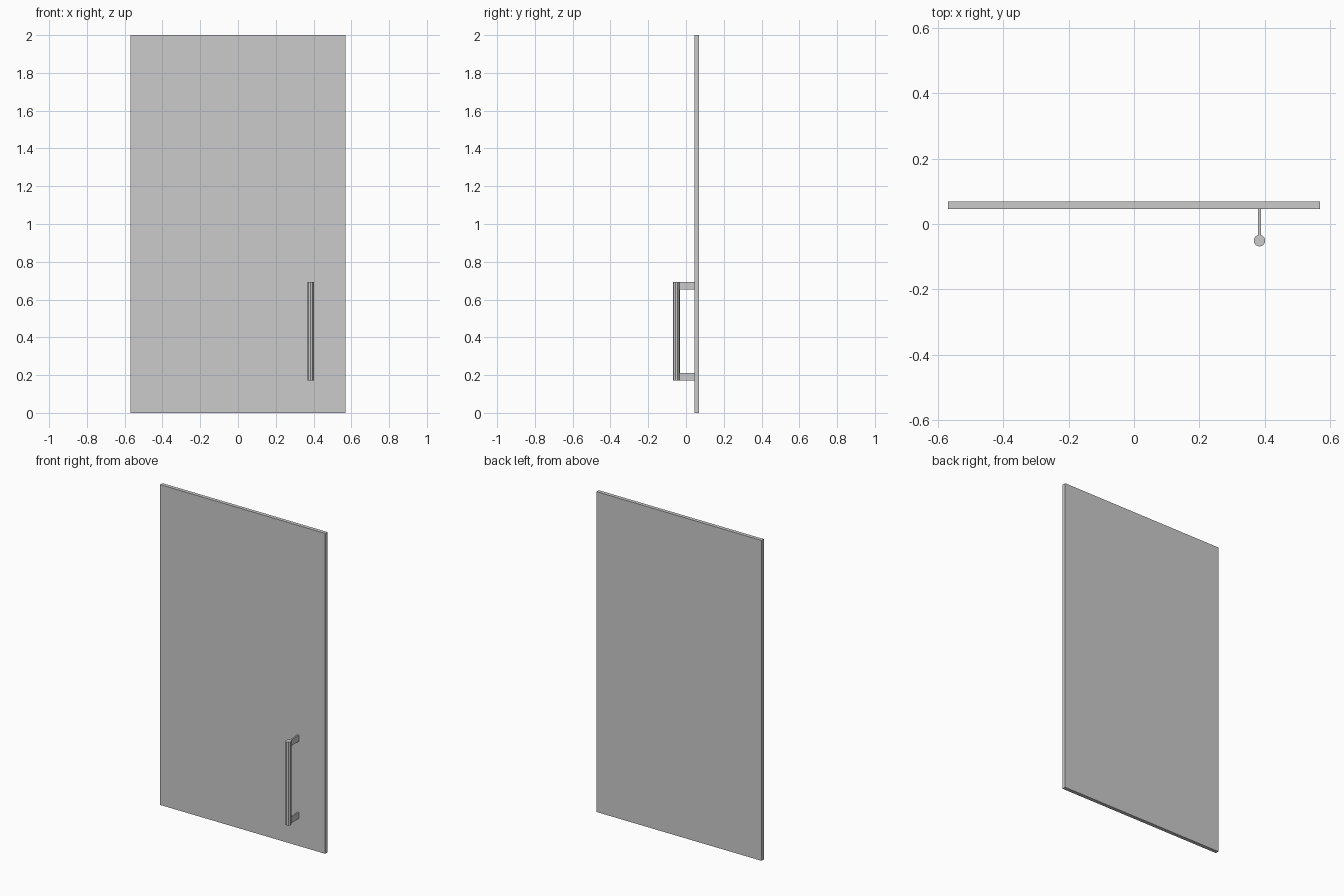
import bpy

if "Cube" in bpy.data.objects:
    bpy.data.objects.remove(bpy.data.objects["Cube"])


def box(name, lo, hi):
    """Axis-aligned box between two corners."""
    bpy.ops.mesh.primitive_cube_add(size=1, location=[(a + b) / 2 for a, b in zip(lo, hi)])
    ob = bpy.context.object
    ob.name = name
    ob.scale = [b - a for a, b in zip(lo, hi)]
    bpy.ops.object.transform_apply(location=False, rotation=False, scale=True)
    return ob


PANEL_FRONT, PANEL_BACK = 0.046, 0.069
HANDLE_X, HANDLE_Y, RADIUS = 0.384, -0.051, 0.018
Z_LOW, Z_HIGH, BRACKET_H = 0.172, 0.692, 0.038

# Door panel
box("door_panel", (-0.57, PANEL_FRONT, 0), (0.57, PANEL_BACK, 2))

# Faceted upright grip bar
bpy.ops.mesh.primitive_cylinder_add(
    vertices=10, radius=RADIUS, depth=Z_HIGH - Z_LOW,
    location=(HANDLE_X, HANDLE_Y, (Z_LOW + Z_HIGH) / 2))
bpy.context.object.name = "handle_bar"

# Thin flat brackets, flush with the bar ends
for name, z in (("lower_bracket", Z_LOW), ("upper_bracket", Z_HIGH - BRACKET_H)):
    box(name, (HANDLE_X - 0.005, HANDLE_Y + RADIUS * 0.9, z),
        (HANDLE_X + 0.005, PANEL_FRONT, z + BRACKET_H))
